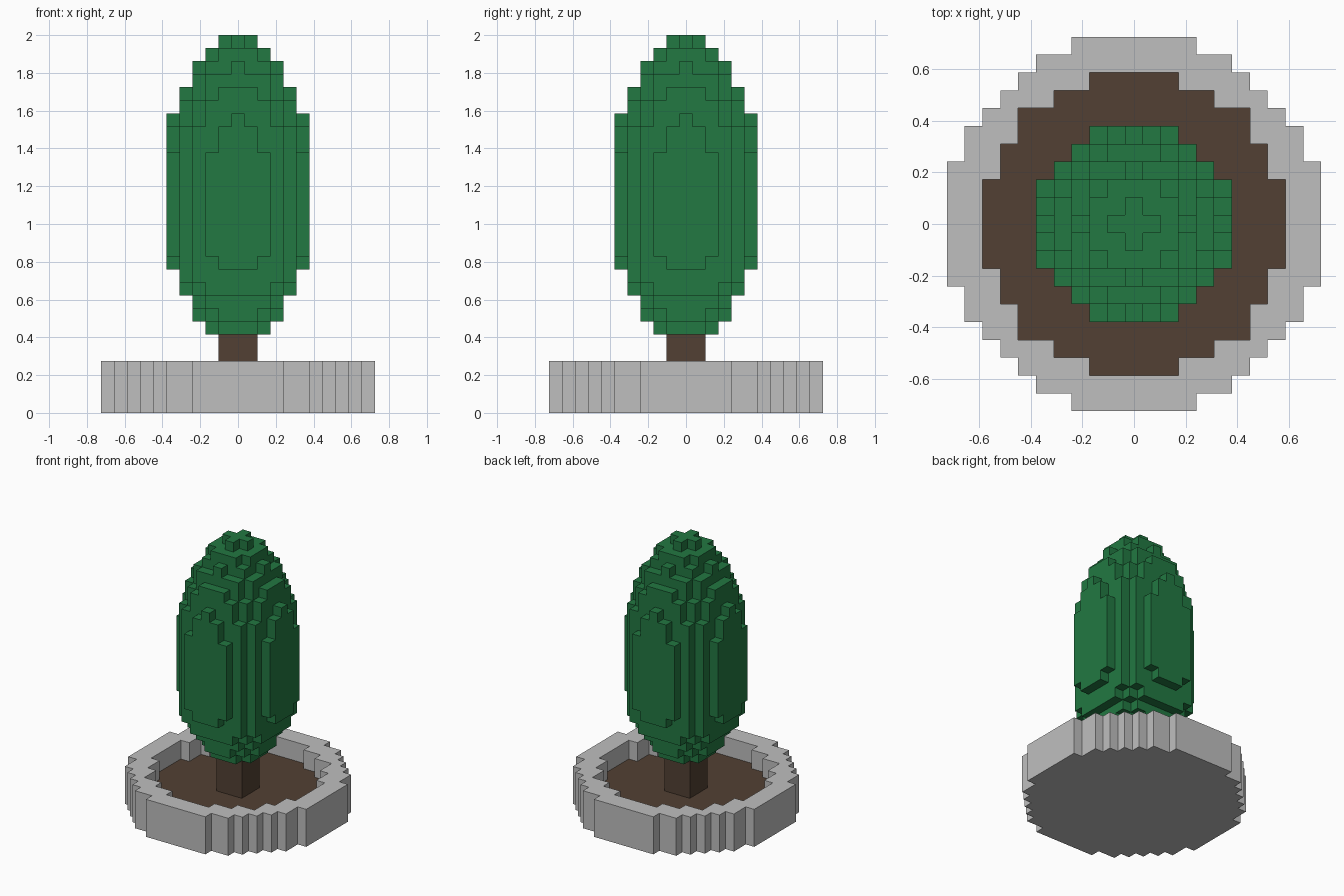
import bpy, bmesh, math
from mathutils import Vector

cube = bpy.data.objects.get("Cube")
if cube:
    bpy.data.objects.remove(cube, do_unlink=True)

UNIT = 2 / 29  # edge length of one block


def material(name, rgb):
    m = bpy.data.materials.new(name)
    m.use_nodes = True
    m.diffuse_color = (*rgb, 1)
    bsdf = next(n for n in m.node_tree.nodes if n.type == 'BSDF_PRINCIPLED')
    bsdf.inputs["Base Color"].default_value = (*rgb, 1)
    bsdf.inputs["Roughness"].default_value = 0.9
    return m


def disc(r2):
    """Grid cells whose squared distance from the axis is at most r2."""
    n = math.isqrt(r2)
    return {(i, j) for i in range(-n, n + 1) for j in range(-n, n + 1)
            if i * i + j * j <= r2}


def blocks(name, cells, mat):
    """Outer skin of a set of unit blocks, with flat areas merged."""
    bm = bmesh.new()
    verts = {}

    def vert(p):
        key = tuple(round(2 * c) for c in p)
        if key not in verts:
            verts[key] = bm.verts.new(Vector(p) * UNIT)
        return verts[key]

    for cell in cells:
        centre = Vector(cell) + Vector((0, 0, 0.5))
        for axis in range(3):
            for sign in (-1, 1):
                n = Vector((0, 0, 0))
                n[axis] = sign
                if tuple(int(c + d) for c, d in zip(cell, n)) in cells:
                    continue
                u = Vector((0, 0, 0))
                u[(axis + 1) % 3] = 1
                v = n.cross(u)
                bm.faces.new([vert(centre + (n + a * u + b * v) / 2)
                              for a, b in ((-1, -1), (1, -1), (1, 1), (-1, 1))])
    bmesh.ops.dissolve_limit(bm, angle_limit=0.01, verts=bm.verts[:], edges=bm.edges[:])
    mesh = bpy.data.meshes.new(name)
    bm.to_mesh(mesh)
    bm.free()
    mesh.materials.append(mat)
    obj = bpy.data.objects.new(name, mesh)
    bpy.context.collection.objects.link(obj)
    return obj


grey = material("pale grey stone", (0.52, 0.52, 0.52))
brown = material("brown earth", (0.084, 0.051, 0.033))
green = material("leaf green", (0.016, 0.188, 0.054))

# Round planter: solid floor with a raised rim
outer, inner = disc(110), disc(72)
planter = {(i, j, 0) for i, j in outer}
planter |= {(i, j, k) for i, j in outer - inner for k in (1, 2, 3)}
blocks("planter", planter, grey)

# Soil filling half of the planter
blocks("soil", {(i, j, 1) for i, j in inner}, brown)

# Square trunk
blocks("trunk", {(i, j, k) for i in (-1, 0, 1) for j in (-1, 0, 1)
                 for k in range(2, 6)}, brown)

# Foliage in layers: (first layer, layer count, reach on the axes, squared radius)
layers = [(6, 1, 2, 5), (7, 1, 3, 10), (8, 1, 3, 13), (9, 1, 4, 20), (10, 1, 4, 25),
          (11, 1, 5, 26), (12, 8, 5, 29), (20, 2, 5, 26), (22, 1, 5, 20), (23, 1, 4, 20),
          (24, 1, 4, 17), (25, 1, 3, 13), (26, 1, 3, 8), (27, 1, 2, 5), (28, 1, 1, 1)]
foliage = set()
for first, count, reach, r2 in layers:
    flat = {(i, j) for i, j in disc(r2) if max(abs(i), abs(j)) <= reach}
    flat |= {c for c in ((reach, 0), (-reach, 0), (0, reach), (0, -reach))}
    foliage |= {(i, j, k) for i, j in flat for k in range(first, first + count)}
blocks("foliage", foliage, green)
